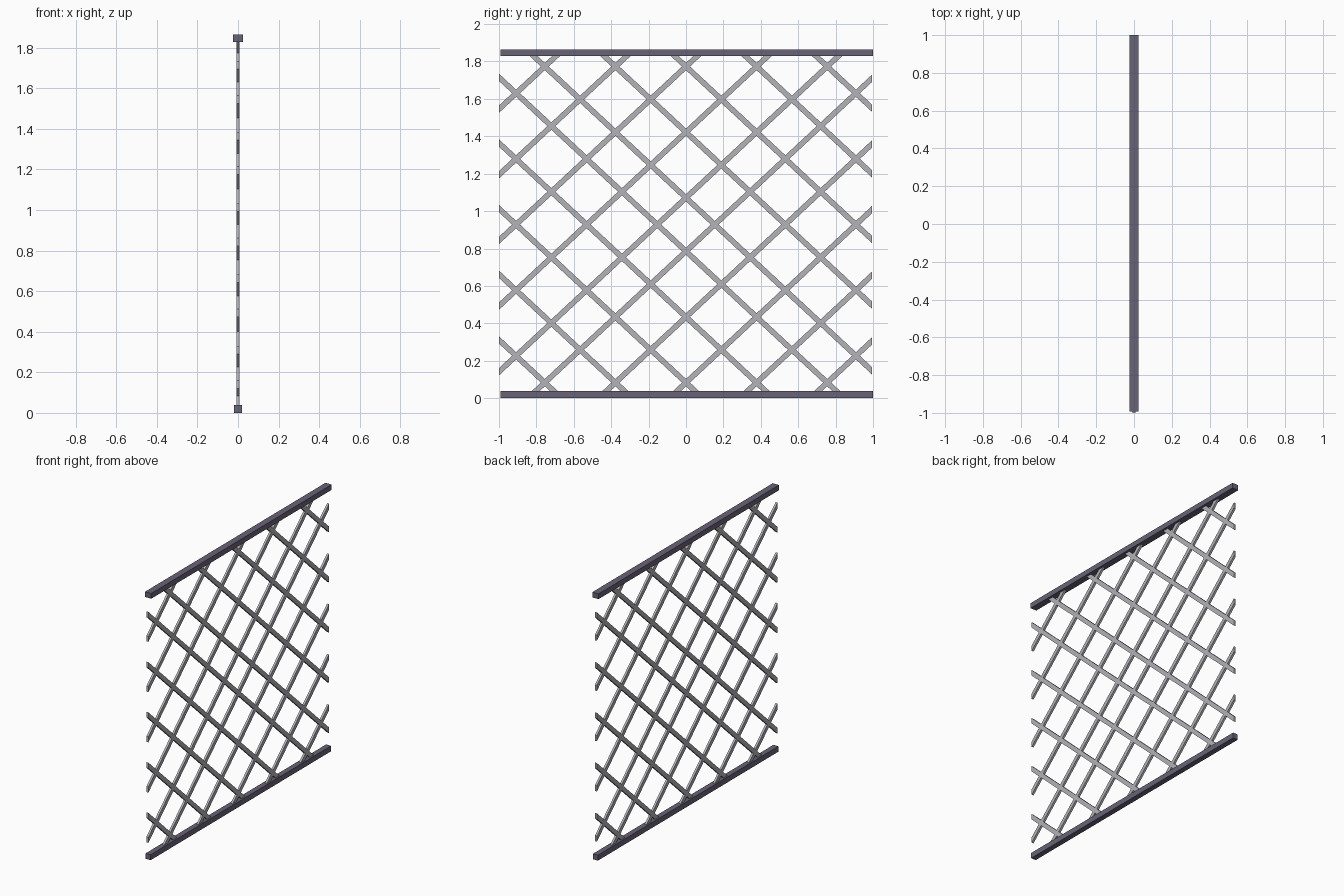
import bpy, bmesh, math
from mathutils import Vector, Matrix

if "Cube" in bpy.data.objects:
    bpy.data.objects.remove(bpy.data.objects["Cube"])


def material(name, rgb):
    m = bpy.data.materials.new(name)
    m.diffuse_color = (*rgb, 1)
    m.use_nodes = True
    m.node_tree.nodes["Principled BSDF"].inputs["Base Color"].default_value = m.diffuse_color
    return m


rail_mat = material("dark purple grey", (0.14, 0.125, 0.18))
bar_mat = material("light grey metal", (0.45, 0.45, 0.48))


def add_object(name, bm, mat):
    bmesh.ops.recalc_face_normals(bm, faces=bm.faces)
    me = bpy.data.meshes.new(name)
    bm.to_mesh(me)
    bm.free()
    me.materials.append(mat)
    ob = bpy.data.objects.new(name, me)
    bpy.context.collection.objects.link(ob)
    return ob


def rail(name, width, z0, z1, y0=-0.992, y1=1.0):
    bm = bmesh.new()
    bmesh.ops.create_cube(bm, size=1, matrix=Matrix.Translation((0, (y0 + y1) / 2, (z0 + z1) / 2))
                          @ Matrix.Diagonal((width, y1 - y0, z1 - z0, 1)))
    add_object(name, bm, rail_mat)


# Horizontal rails
rail("bottom_rail", 0.038, 0.0, 0.038)
rail("top_rail", 0.047, 1.828, 1.865)

# Diagonal lattice bars, trimmed to the panel outline
SLOPE, MID, GAP, STEP = 0.93, 0.928, 0.143, 0.351
heights = [MID + s * (GAP + STEP * i) for s in (-1, 1) for i in range(5)]
trims = [((0, -1.0, 0), (0, -1, 0)), ((0, 0.994, 0), (0, 1, 0)),
         ((0, 0, 0.02), (0, 0, -1)), ((0, 0, 1.845), (0, 0, 1))]


def bars(name, direction):
    bm = bmesh.new()
    angle = math.atan(SLOPE) * direction
    for h in heights:
        bmesh.ops.create_cube(bm, size=1, matrix=Matrix.Translation((0, 0, h))
                              @ Matrix.Rotation(angle, 4, 'X')
                              @ Matrix.Diagonal((0.015, 5, 0.029, 1)))
    for co, no in trims:
        cut = bmesh.ops.bisect_plane(bm, geom=bm.verts[:] + bm.edges[:] + bm.faces[:],
                                     plane_co=Vector(co), plane_no=Vector(no), clear_outer=True)
        edges = [e for e in cut["geom_cut"] if isinstance(e, bmesh.types.BMEdge)]
        bmesh.ops.holes_fill(bm, edges=edges, sides=0)
    add_object(name, bm, bar_mat)


bars("rising_lattice_bars", 1)
bars("falling_lattice_bars", -1)
